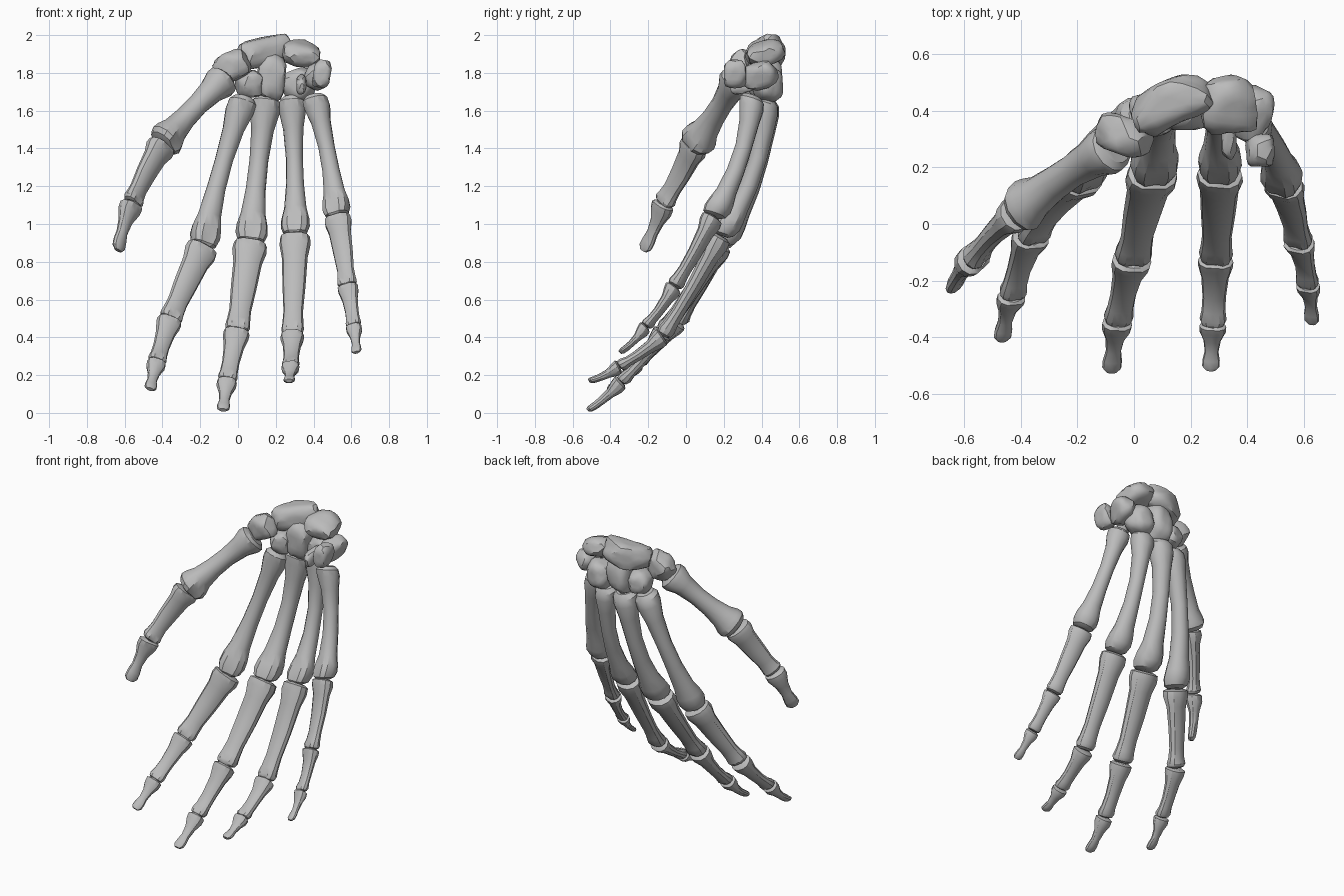
import bpy, bmesh, math
from mathutils import Vector, Matrix, noise

cube = bpy.data.objects.get("Cube")
if cube:
    bpy.data.objects.remove(cube, do_unlink=True)

bone_grey = bpy.data.materials.new("bone_grey")
bone_grey.use_nodes = True
colour = (0.5, 0.5, 0.5, 1)
bone_grey.diffuse_color = colour
bone_grey.node_tree.nodes["Principled BSDF"].inputs["Base Color"].default_value = colour

SIDES = 12


def finish(name, bm):
    """Turn a bmesh into a shaded bone object."""
    bmesh.ops.recalc_face_normals(bm, faces=bm.faces[:])
    mesh = bpy.data.meshes.new(name)
    bm.to_mesh(mesh)
    bm.free()
    mesh.materials.append(bone_grey)
    obj = bpy.data.objects.new(name, mesh)
    bpy.context.collection.objects.link(obj)
    bpy.ops.object.select_all(action="DESELECT")
    obj.select_set(True)
    bpy.context.view_layer.objects.active = obj
    bpy.ops.object.shade_smooth_by_angle(angle=math.radians(32))
    return obj


def long_bone(name, start, end, across, profile, size, bow):
    """Loft rings (position, half width, half depth, palm groove) along a bowed axis."""
    start, end = Vector(start), Vector(end)
    axis = (end - start).normalized()
    side = Vector(across)
    side = (side - axis * side.dot(axis)).normalized()
    back = side.cross(axis)
    bm = bmesh.new()
    rings = []
    for s, wide, deep, groove in profile:
        centre = start.lerp(end, s) + back * bow * 4 * s * (1 - s)
        ring = []
        for i in range(SIDES):
            a = math.tau * i / SIDES
            c, d = math.cos(a), math.sin(a)
            # the palm side has a groove between the two knuckle lobes
            lift = 1 - groove * abs(d) ** 6 * (1 if d < 0 else 0.3)
            ring.append(bm.verts.new(centre + (side * c * wide + back * d * deep * lift) * size))
        rings.append(ring)
    for low, high in zip(rings, rings[1:]):
        for i in range(SIDES):
            j = (i + 1) % SIDES
            bm.faces.new((low[i], low[j], high[j], high[i]))
    bm.faces.new(rings[0])
    bm.faces.new(rings[-1])
    return finish(name, bm)


def wrist_bone(name, centre, radii, turn=(0, 0, 0), bend=0, seed=1):
    """A pebble-like bone: lumpy, slightly boxy ellipsoid, optionally bent like a kidney."""
    bm = bmesh.new()
    bmesh.ops.create_icosphere(bm, subdivisions=3, radius=1)
    for v in bm.verts:
        p = v.co.normalized()
        p = p * (1.04 + 0.22 * noise.noise(p * 1.3 + Vector((seed * 7.3, seed, 0))))
        p = p / max(1, max(abs(k) for k in p) / 0.88)
        v.co = Vector((p.x * radii[0], p.y * radii[1] - bend * p.x * p.x, p.z * radii[2]))
    spin = Matrix.Identity(3)
    for angle, ax in zip(turn, "XYZ"):
        spin = Matrix.Rotation(math.radians(angle), 3, ax) @ spin
    for v in bm.verts:
        v.co = spin @ v.co + Vector(centre)
    return finish(name, bm)


# Bone profiles
METACARPAL = [
    (-.01, .055, .055, 0), (.02, .078, .078, .1), (.08, .08, .08, .1), (.2, .06, .062, 0),
    (.4, .05, .052, 0), (.6, .053, .054, 0), (.78, .066, .062, .05), (.87, .083, .08, .2),
    (.93, .086, .09, .3), (.98, .072, .078, .3), (1, .045, .05, .2)]
PROXIMAL = [
    (0, .06, .05, .1), (.02, .088, .076, .2), (.09, .092, .078, .2), (.22, .076, .056, .1),
    (.5, .068, .046, .1), (.75, .058, .042, .1), (.87, .062, .048, .2), (.94, .067, .06, .35),
    (.98, .06, .052, .35), (1, .04, .032, .2)]
MIDDLE = [
    (0, .05, .045, .1), (.03, .07, .063, .2), (.12, .068, .06, .2), (.3, .054, .041, .1),
    (.6, .046, .034, .1), (.8, .047, .034, .2), (.92, .053, .045, .35), (.98, .046, .038, .3),
    (1, .03, .024, .1)]
DISTAL = [
    (0, .035, .032, 0), (.04, .053, .048, .2), (.17, .052, .046, .2), (.38, .034, .028, .1),
    (.62, .027, .022, 0), (.8, .034, .022, .1), (.93, .034, .02, .1), (1, .02, .012, 0)]

# Digits: joints from wrist to tip, width direction, thickness, bow of the first bone
DIGITS = {
    "thumb": ([(-.07, .27, 1.77), (-.4, .045, 1.42), (-.56, -.12, 1.11), (-.635, -.225, .86)],
              (.8, .8, 0), .98, .015),
    "index": ([(.03, .38, 1.66), (-.185, .16, .88), (-.362, -.045, .49), (-.43, -.255, .27),
               (-.465, -.41, .125)], (1, .4, 0), .96, .05),
    "middle": ([(.15, .42, 1.66), (.067, .18, .9), (-.006, -.125, .43), (-.058, -.345, .17),
                (-.08, -.52, .015)], (1, .1, 0), 1, .065),
    "ring": ([(.285, .42, 1.66), (.303, .18, .94), (.288, -.125, .41), (.278, -.355, .25),
              (.27, -.515, .17)], (1, -.1, 0), .9, .065),
    "little": ([(.405, .35, 1.67), (.525, .14, 1.04), (.58, -.065, .67), (.612, -.215, .46),
                (.627, -.35, .32)], (1, -.4, 0), .8, .045),
}

for digit, (joints, across, size, bow) in DIGITS.items():
    shapes = [("metacarpal", METACARPAL), ("proximal", PROXIMAL),
              ("middle_phalanx", MIDDLE), ("distal", DISTAL)]
    if digit == "thumb":
        shapes.pop(2)
    for k, (label, profile) in enumerate(shapes):
        scale = size
        if digit == "thumb":
            scale *= (1.15, .93, 1.25)[k]
        elif digit == "little" and k == 0:
            scale *= 1.1
        long_bone(f"{digit}_{label}", joints[k], joints[k + 1], across, profile, scale,
                  bow if k == 0 else .012)

# Upper row of wrist bones
wrist_bone("scaphoid", (.13, .43, 1.91), (.165, .09, .085), (0, -12, 24), .035, seed=2)
wrist_bone("lunate", (.33, .42, 1.905), (.11, .11, .068), (20, 8, 10), .015, seed=3)
wrist_bone("triquetrum", (.42, .39, 1.785), (.065, .105, .078), (15, 20, -10), 0, seed=4)
wrist_bone("pisiform", (.445, .26, 1.795), (.052, .066, .084), (0, 10, 0), 0, seed=5)

# Lower row of wrist bones
wrist_bone("trapezium", (-.035, .31, 1.835), (.105, .075, .085), (0, -25, -20), 0, seed=6)
wrist_bone("trapezoid", (.06, .385, 1.74), (.075, .09, .08), (0, -10, 15), 0, seed=7)
wrist_bone("capitate", (.175, .42, 1.775), (.085, .1, .14), (0, 6, 0), 0, seed=8)
wrist_bone("hamate", (.32, .435, 1.735), (.095, .085, .095), (0, -20, -10), 0, seed=9)
wrist_bone("hamate_hook", (.335, .31, 1.74), (.03, .09, .05), (15, 0, 0), 0, seed=10)
